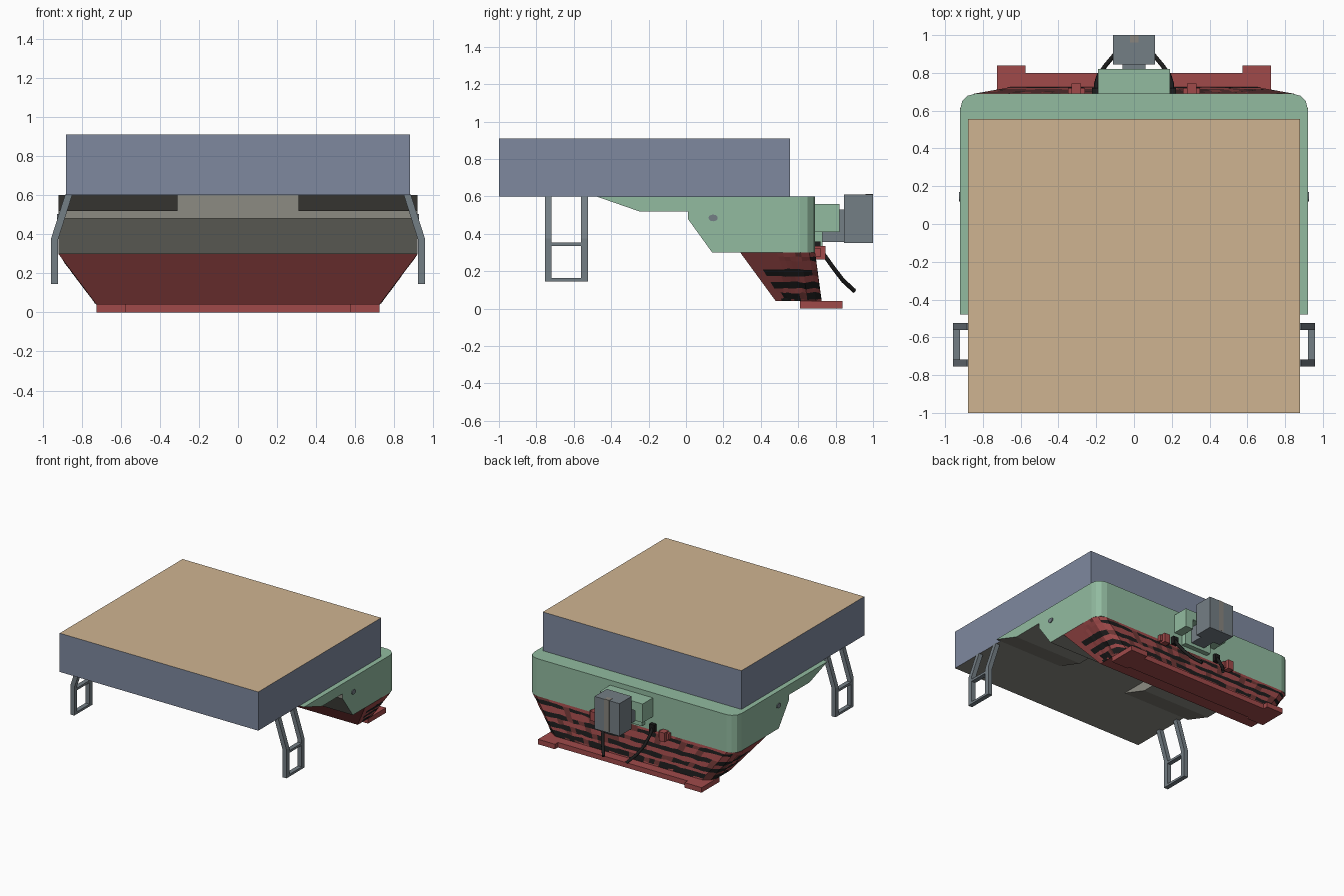
import bpy, bmesh, math, random
from mathutils import Vector

if "Cube" in bpy.data.objects:
    bpy.data.objects.remove(bpy.data.objects["Cube"])

random.seed(4)


def mat(name, r, g, b):
    def lin(c):
        c /= 255
        return c / 12.92 if c < 0.04 else ((c + 0.055) / 1.055) ** 2.4
    m = bpy.data.materials.new(name)
    m.diffuse_color = (lin(r), lin(g), lin(b), 1)
    m.use_nodes = True
    m.node_tree.nodes["Principled BSDF"].inputs["Base Color"].default_value = m.diffuse_color
    return m


TAN = mat("tan", 207, 180, 145)
SLATE = mat("slate_blue", 126, 137, 159)
GREEN = mat("pale_green", 146, 187, 160)
UNDER = mat("underside_grey", 140, 139, 130)
RED = mat("brick_red", 160, 74, 74)
DARKRED = mat("dark_red", 112, 56, 54)
BLACK = mat("black", 28, 28, 28)
STEEL = mat("steel_grey", 116, 126, 133)
PATCH = mat("worn_patch", 136, 133, 126)


def finish(bm, name, mats, rule=None):
    bmesh.ops.recalc_face_normals(bm, faces=bm.faces)
    bm.normal_update()
    if rule:
        for f in bm.faces:
            f.material_index = rule(f)
    me = bpy.data.meshes.new(name)
    bm.to_mesh(me)
    bm.free()
    for m in mats:
        me.materials.append(m)
    ob = bpy.data.objects.new(name, me)
    bpy.context.collection.objects.link(ob)
    return ob


def prism(bm, pts, x0, x1):
    """Extrude a (y, z) profile from x0 to x1."""
    f = bm.faces.new([bm.verts.new((x0, y, z)) for y, z in pts])
    g = bmesh.ops.extrude_face_region(bm, geom=[f])["geom"]
    bmesh.ops.translate(bm, vec=(x1 - x0, 0, 0),
                        verts=[v for v in g if isinstance(v, bmesh.types.BMVert)])


def add_box(bm, x0, x1, y0, y1, z0, z1):
    prism(bm, [(y0, z0), (y1, z0), (y1, z1), (y0, z1)], x0, x1)


def boxes(name, m, *dims):
    bm = bmesh.new()
    for d in dims:
        add_box(bm, *d)
    return finish(bm, name, [m])


# Big upper box: slate walls, tan lid, grey bottom
bm = bmesh.new()
add_box(bm, -0.88, 0.88, -1, 0.555, 0.6, 0.91)
finish(bm, "upper_box", [SLATE, TAN, UNDER],
       lambda f: 1 if f.normal.z > 0.5 else 2 if f.normal.z < -0.5 else 0)


# Green hull with rounded rear corners and grey underside
def hull_rule(f):
    n, c = f.normal, f.calc_center_median()
    inner = abs(n.x) > 0.9 and abs(c.x) < 0.5
    return 1 if n.z < -0.1 or n.y < -0.5 or inner else 0


bm = bmesh.new()
prism(bm, [(0.01, 0.6), (0.01, 0.48), (0.14, 0.3), (0.69, 0.3), (0.69, 0.6)], -0.92, 0.92)
corners = [e for e in bm.edges
           if all(v.co.y > 0.68 for v in e.verts) and abs(e.verts[0].co.x - e.verts[1].co.x) < 0.01]
bmesh.ops.bevel(bm, geom=corners, offset=0.08, segments=3, profile=0.5, affect='EDGES')
finish(bm, "hull", [GREEN, UNDER], hull_rule)

# Forward side wings of the hull
bm = bmesh.new()
for s in (-1, 1):
    prism(bm, [(-0.48, 0.6), (-0.25, 0.52), (0.01, 0.52), (0.01, 0.6)], s * 0.31, s * 0.92)
finish(bm, "hull_wings", [GREEN, UNDER], hull_rule)

# Round side plugs
bm = bmesh.new()
for s in (-1, 1):
    ring = [bm.verts.new((s * 0.923, 0.145 + 0.025 * math.cos(a), 0.485 + 0.018 * math.sin(a)))
            for a in (i * math.tau / 12 for i in range(12))]
    bm.faces.new(ring)
    bmesh.ops.recalc_face_normals(bm, faces=bm.faces)
ob = finish(bm, "side_plugs", [STEEL])
sol = ob.modifiers.new("thick", 'SOLIDIFY')
sol.thickness, sol.offset = 0.008, 0

# Tapered red skirt, lofted in bands; alternate bands are black slots
LEVELS = [0.3, 0.28, 0.255, 0.21, 0.175, 0.142, 0.107, 0.085, 0.052, 0.04]
NS, NB = 10, 30


def skirt_ring(z):
    t = (0.3 - z) / 0.26
    w, yf, yb, c = 0.92 - 0.195 * t, 0.29 + 0.19 * t, 0.69 + 0.035 * t, 0.075
    half = [(w, yf + (yb - c - yf) * i / NS) for i in range(NS + 1)]
    half.append((w - 0.022, yb - 0.03))
    back = [((w - c) * (1 - 2 * i / NB), yb) for i in range(NB + 1)]
    return half + back + [(-x, y) for x, y in reversed(half)]


bm = bmesh.new()
rings = []
for k, z in enumerate(LEVELS):
    row = []
    for x, y in skirt_ring(z):
        wob = 0.005 * random.uniform(-1, 1) if 0 < k < 9 and y > 0.5 else 0
        row.append(bm.verts.new((x, y, z + wob)))
    rings.append(row)
for k in range(9):
    a, b = rings[k], rings[k + 1]
    for i in range(len(a)):
        j = (i + 1) % len(a)
        bm.faces.new([a[i], a[j], b[j], b[i]])
bm.faces.new(rings[0])
bm.faces.new(rings[-1])


def skirt_rule(f):
    c = f.calc_center_median()
    if len(f.verts) > 4 or abs(f.normal.z) > 0.95 or f.normal.y < -0.5:
        return 0
    k = sum(c.z < z - 0.006 for z in LEVELS) - 1
    if k in (1, 3, 5, 7) and c.y > (0.66 if k == 1 else 0.37 + 0.02 * k):
        return 1 if random.random() > 0.14 or c.y < 0.6 else 2
    return 2 if random.random() < 0.2 and c.y > 0.6 else 0


finish(bm, "slotted_skirt", [RED, BLACK, DARKRED], skirt_rule)

# Base plate with end tabs, and two small lugs
boxes("base_plate", RED, (-0.575, 0.575, 0.63, 0.8, 0, 0.04),
      (-0.725, -0.575, 0.61, 0.838, 0, 0.04), (0.575, 0.725, 0.61, 0.838, 0, 0.04))
boxes("rear_lugs", RED, *[(s * 0.305 - 0.045 * w, s * 0.305 + 0.045 * w, 0.68, y, z0, z1)
                          for s in (-1, 1)
                          for w, y, z0, z1 in ((1, 0.72, 0.275, 0.325), (0.55, 0.745, 0.262, 0.335))])

# Green bracket on the rear wall
boxes("rear_bracket", GREEN, (-0.19, 0.19, 0.68, 0.82, 0.49, 0.56),
      (-0.19, -0.12, 0.68, 0.82, 0.41, 0.49), (0.12, 0.19, 0.68, 0.82, 0.41, 0.49),
      (-0.12, 0.12, 0.68, 0.73, 0.33, 0.49))

# Steel motor block with its arm
boxes("motor_block", STEEL, (-0.11, 0.11, 0.845, 1.0, 0.35, 0.61))
boxes("motor_arm", STEEL, (-0.06, 0.06, 0.72, 0.85, 0.355, 0.485),
      (-0.06, 0.06, 0.8, 0.85, 0.48, 0.53))
boxes("motor_stripe", PATCH, (-0.02, 0.025, 0.96, 0.999, 0.608, 0.612),
      (-0.02, 0.025, 0.996, 1.001, 0.36, 0.611))

# Cable sockets and drooping cables
boxes("cable_sockets", BLACK, *[(s * 0.2 - 0.022, s * 0.2 + 0.022, 0.68, 0.72, 0.3, 0.36) for s in (-1, 1)])
for s, side in ((-1, "left"), (1, "right")):
    cu = bpy.data.curves.new(side + "_cable", 'CURVE')
    cu.dimensions, cu.bevel_depth, cu.bevel_resolution = '3D', 0.013, 1
    cu.use_fill_caps = True
    path = [(0.2, 0.705, 0.335), (0.2, 0.74, 0.285), (0.185, 0.79, 0.215),
            (0.15, 0.84, 0.15), (0.1, 0.9, 0.095)]
    sp = cu.splines.new('POLY')
    sp.points.add(len(path) - 1)
    for p, (x, y, z) in zip(sp.points, path):
        p.co = (s * x, y, z, 1)
    cu.materials.append(BLACK)
    ob = bpy.data.objects.new(side + "_cable", cu)
    bpy.context.collection.objects.link(ob)
    bpy.context.view_layer.objects.active = ob
    ob.select_set(True)
    bpy.ops.object.convert(target='MESH')
    ob.select_set(False)

# Bent ladder-like front legs
for s, side in ((-1, "left"), (1, "right")):
    bm = bmesh.new()
    for y0, y1 in ((-0.755, -0.718), (-0.562, -0.525)):
        xz = [(0.922, 0.145), (0.958, 0.145), (0.958, 0.375), (0.885, 0.603),
              (0.848, 0.603), (0.922, 0.37)]
        f = bm.faces.new([bm.verts.new((s * x, y0, z)) for x, z in xz])
        g = bmesh.ops.extrude_face_region(bm, geom=[f])["geom"]
        bmesh.ops.translate(bm, vec=(0, y1 - y0, 0),
                            verts=[v for v in g if isinstance(v, bmesh.types.BMVert)])
    for z0 in (0.145, 0.335):
        add_box(bm, s * 0.922, s * 0.958, -0.72, -0.56, z0, z0 + 0.018)
    finish(bm, side + "_front_leg", [STEEL])
